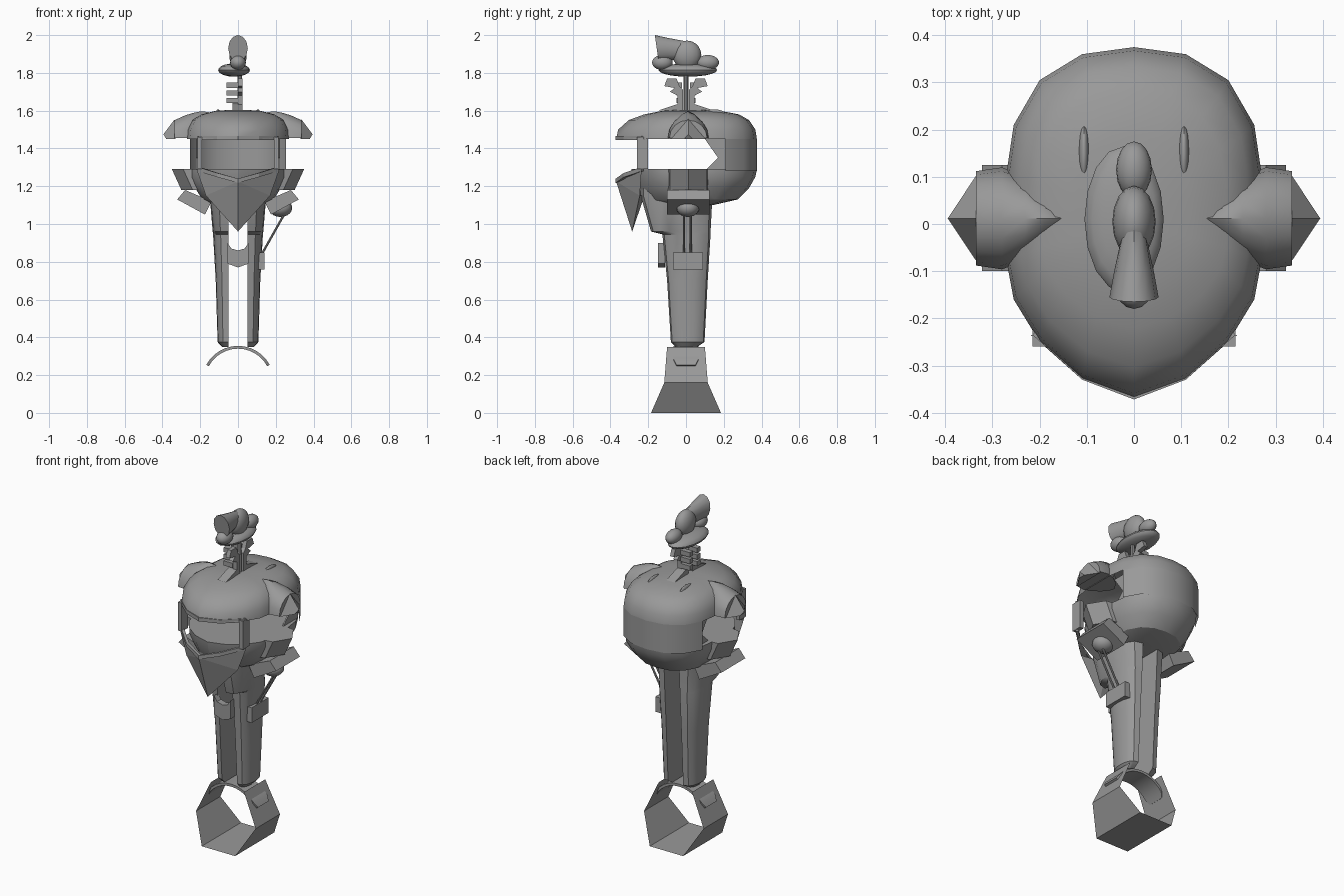
import bpy, bmesh, math
from mathutils import Matrix, Vector

cube = bpy.data.objects.get("Cube")
if cube:
    bpy.data.objects.remove(cube, do_unlink=True)

grey = bpy.data.materials.new("plain grey")
grey.use_nodes = True
grey.diffuse_color = (0.32, 0.32, 0.32, 1)
grey.node_tree.nodes["Principled BSDF"].inputs["Base Color"].default_value = (0.32, 0.32, 0.32, 1)


def finish(name, bm, mirror=False, smooth=30):
    bmesh.ops.recalc_face_normals(bm, faces=bm.faces)
    me = bpy.data.meshes.new(name)
    bm.to_mesh(me)
    bm.free()
    me.materials.append(grey)
    ob = bpy.data.objects.new(name, me)
    bpy.context.collection.objects.link(ob)
    if mirror:
        ob.modifiers.new("Mirror", 'MIRROR')
    if smooth:
        bpy.ops.object.select_all(action='DESELECT')
        ob.select_set(True)
        bpy.context.view_layer.objects.active = ob
        bpy.ops.object.shade_smooth_by_angle(angle=math.radians(smooth))
    return ob


def loft(name, rings, closed=True, caps=(True, True), **kw):
    bm = bmesh.new()
    rows = [[bm.verts.new(p) for p in r] for r in rings]
    n = len(rows[0])
    for a, b in zip(rows, rows[1:]):
        for i in range(n if closed else n - 1):
            j = (i + 1) % n
            bm.faces.new((a[i], a[j], b[j], b[i]))
    for row, cap in zip((rows[0], rows[-1]), caps):
        if cap:
            bm.faces.new(row)
    return finish(name, bm, **kw)


def prism(name, pts, axis, a, b, **kw):
    # Flat outline extruded along x (outline in y, z) or y (outline in x, z)
    place = (lambda u, v, d: (d, u, v)) if axis == 'x' else (lambda u, v, d: (u, d, v))
    return loft(name, [[place(u, v, d) for u, v in pts] for d in (a, b)], smooth=0, **kw)


def box(name, lo, hi, **kw):
    return prism(name, [(lo[0], lo[2]), (hi[0], lo[2]), (hi[0], hi[2]), (lo[0], hi[2])],
                 'y', lo[1], hi[1], **kw)


def ellipsoid(name, centre, radii, **kw):
    bm = bmesh.new()
    m = Matrix.Translation(centre) @ Matrix.Diagonal((*radii, 1))
    bmesh.ops.create_uvsphere(bm, u_segments=16, v_segments=10, radius=1, matrix=m)
    return finish(name, bm, smooth=40, **kw)


def rod(name, a, b, r, **kw):
    a, b = Vector(a), Vector(b)
    d = b - a
    m = Matrix.Translation((a + b) / 2) @ d.to_track_quat('Z', 'Y').to_matrix().to_4x4()
    bm = bmesh.new()
    bmesh.ops.create_cone(bm, cap_ends=True, segments=8, radius1=r, radius2=r,
                          depth=d.length, matrix=m)
    return finish(name, bm, **kw)


# Helmet outline seen from above, right half from front to back
half = [(0, -.37), (.11, -.33), (.2, -.25), (.255, -.16), (.27, -.08),
        (.27, .11), (.255, .21), (.2, .305), (.11, .36), (0, .375)]
outline = half + [(-x, y) for x, y in half[-2:0:-1]]


def ring(z, sx, front, back):
    return [(x * sx, y * (front if y < 0 else back), z) for x, y in outline]


# Helmet: dome, rear wall and jaw
loft("helmet_dome", [ring(1.45, 1, 1, 1), ring(1.5, .98, .97, .98), ring(1.55, .89, .82, .89),
                     ring(1.58, .72, .6, .75), ring(1.598, .45, .36, .5),
                     ring(1.604, .18, .15, .2)], caps=(False, True), smooth=35)
rear = [p for p in half if p[1] > .2]
rear = rear + [(-x, y) for x, y in rear[-2::-1]]
loft("helmet_rear_wall", [[(x, y, z) for x, y in rear] for z in (1.28, 1.45)],
     closed=False, caps=(False, False))
loft("helmet_jaw", [ring(1.29, .93, .78, 1), ring(1.25, .93, .76, .98), ring(1.19, .84, .7, .89),
                    ring(1.13, .7, .63, .73), ring(1.1, .5, .54, .38)])
prism("cheek_plate", [(.25, 1.45), (.1, 1.45), (.17, 1.35), (.11, 1.29), (.25, 1.29)],
      'x', .215, .223, mirror=True)
ellipsoid("dome_ridge", (.106, .15, 1.58), (.012, .06, .027), mirror=True)

# Visor frame
path = [(0, -.372), (.11, -.33), (.215, -.235)]
for part, levels in (("upper", (1.455, 1.455, 1.455)), ("lower", (1.228, 1.258, 1.29))):
    loft("visor_" + part + "_bar",
         [[(x * s, y * s, z + h) for s, h in ((1, -.01), (1, .012), (.95, .012), (.95, -.01))]
          for (x, y), z in zip(path, levels)], mirror=True, smooth=0)
box("visor_post", (.19, -.26, 1.29), (.215, -.2, 1.46), mirror=True)

# Pointed beak plate
bm = bmesh.new()
tip, ridge, corner, cheek = [bm.verts.new(p) for p in
                             ((0, -.285, .96), (0, -.37, 1.225), (.22, -.235, 1.29), (.17, -.245, 1.15))]
inner = bm.verts.new((0, -.22, 1.15))
for f in ((tip, ridge, cheek), (ridge, corner, cheek), (tip, cheek, inner)):
    bm.faces.new(f)
finish("beak", bm, mirror=True, smooth=0)

# Ear caps with a pointed end
caps = [(.155, .012, 1.592), (.19, .06, 1.597), (.23, .09, 1.59), (.28, .108, 1.575), (.335, .1, 1.55)]
loft("ear_cap", [[(x, .012 + w * math.cos(t * math.pi / 8), 1.455 + (top - 1.455) * math.sin(t * math.pi / 8))
                  for t in range(9)] for x, w, top in caps], mirror=True, smooth=40)
loft("ear_point", [[(.33, -.085, 1.45), (.335, .012, 1.555), (.33, .11, 1.45)],
                   [(.38, -.01, 1.45), (.395, .012, 1.475), (.38, .034, 1.45)]], mirror=True, smooth=0)

# Lower ear plates
loft("ear_wedge", [[(.2, -.1, z), (o - .06, -.085, z), (o, .012, z), (o - .06, .11, z), (.2, .12, z)]
                   for z, o in ((1.29, .35), (1.18, .3))], mirror=True, smooth=0)
prism("ear_flap", [(.28, 1.18), (.322, 1.13), (.175, 1.05), (.14, 1.12)],
      'y', -.1, .125, mirror=True)

# Handle: two half shells with a slot between them
rings = []
for z, f, b, w in ((.35, -.055, .06, .085), (.375, -.08, .098, .108), (.7, -.1, .115, .118),
                   (.945, -.125, .13, .132), (.96, -.185, .13, .134), (1.15, -.24, .14, .15),
                   (1.25, -.24, .14, .15)):
    row = []
    for i in range(9):
        t = math.pi * (i / 8 - .5)
        row.append((.05 + (w - .05) * max(math.cos(t), 0) ** .7,
                    (f + b) / 2 + (b - f) / 2 * math.sin(t), z))
    rings.append(row)
loft("handle_half", rings, mirror=True, smooth=35)
prism("handle_guard", [(-.055, .9), (-.055, .79), (0, .77), (.055, .79), (.055, .9),
                       (.035, .87), (0, .86), (-.035, .87)], 'y', -.148, -.11)

# Pommel: thin flared band and curved bracket
band = [(.11, .1, .35), (.197, .115, .16), (.11, .185, 0)]
band = band + [(-x, y, z) for x, y, z in reversed(band)]
loft("pommel_band", [[(x, s * y, z) for x, y, z in band] for s in (-1, 1)],
     closed=False, caps=(False, False), smooth=0)
arc = []
for i in range(13):
    t = math.radians(-62 + i * 124 / 12)
    w = .05 if i in (0, 12) else .065
    arc.append([(r * math.sin(t), y, .165 + r * math.cos(t))
                for r, y in ((.19, -w), (.19, w), (.175, w), (.175, -w))])
loft("pommel_bracket", arc)

# Side lever on the left
ellipsoid("lever_pivot", (.225, .01, 1.085), (.062, .06, .048))
for y in (-.01, .025):
    rod("lever_rod", (.255, y, 1.07), (.12, y, .83), .006)
box("lever_block", (.08, -.07, .76), (.14, .09, .85))

# Stem on top of the dome
for s in (-1, 1):
    prism("stem_foot", [(s * .02, 1.6), (s * .15, 1.6), (s * .06, 1.63), (s * .02, 1.64)], 'x', -.03, .025)
    prism("stem_leg", [(s * .015, 1.6), (s * .045, 1.6), (s * .045, 1.68), (s * .085, 1.7),
                       (s * .06, 1.72), (s * .115, 1.73), (s * .1, 1.77), (s * .05, 1.77),
                       (s * .035, 1.73), (s * .015, 1.71)], 'x', 0, .025)
    for i in range(3):
        z = 1.64 + i * .04
        box("stem_tooth", (-.06, s * .035 - .015, z), (0, s * .035 + .015, z + .028))
rod("stem_core", (.01, 0, 1.6), (.01, 0, 1.82), .012)

# Cap figure: brim, crown, puffs and front flare
ellipsoid("cap_brim", (-.021, .01, 1.815), (.084, .155, .035))
ellipsoid("cap_crown", (0, .005, 1.895), (.046, .076, .076))
ellipsoid("rear_puff", (0, .115, 1.855), (.038, .06, .04))
ellipsoid("front_puff", (0, -.125, 1.855), (.042, .055, .04))


def flare(y, zc, rx, rz, lean):
    return [(rx * math.cos(a), y + lean * math.sin(a), zc + rz * math.sin(a))
            for a in [i * math.pi / 6 for i in range(12)]]


loft("front_flare", [flare(-.035, 1.92, .028, .05, .02), flare(-.1, 1.925, .042, .06, .005),
                     flare(-.155, 1.93, .052, .07, -.01)], smooth=40)
